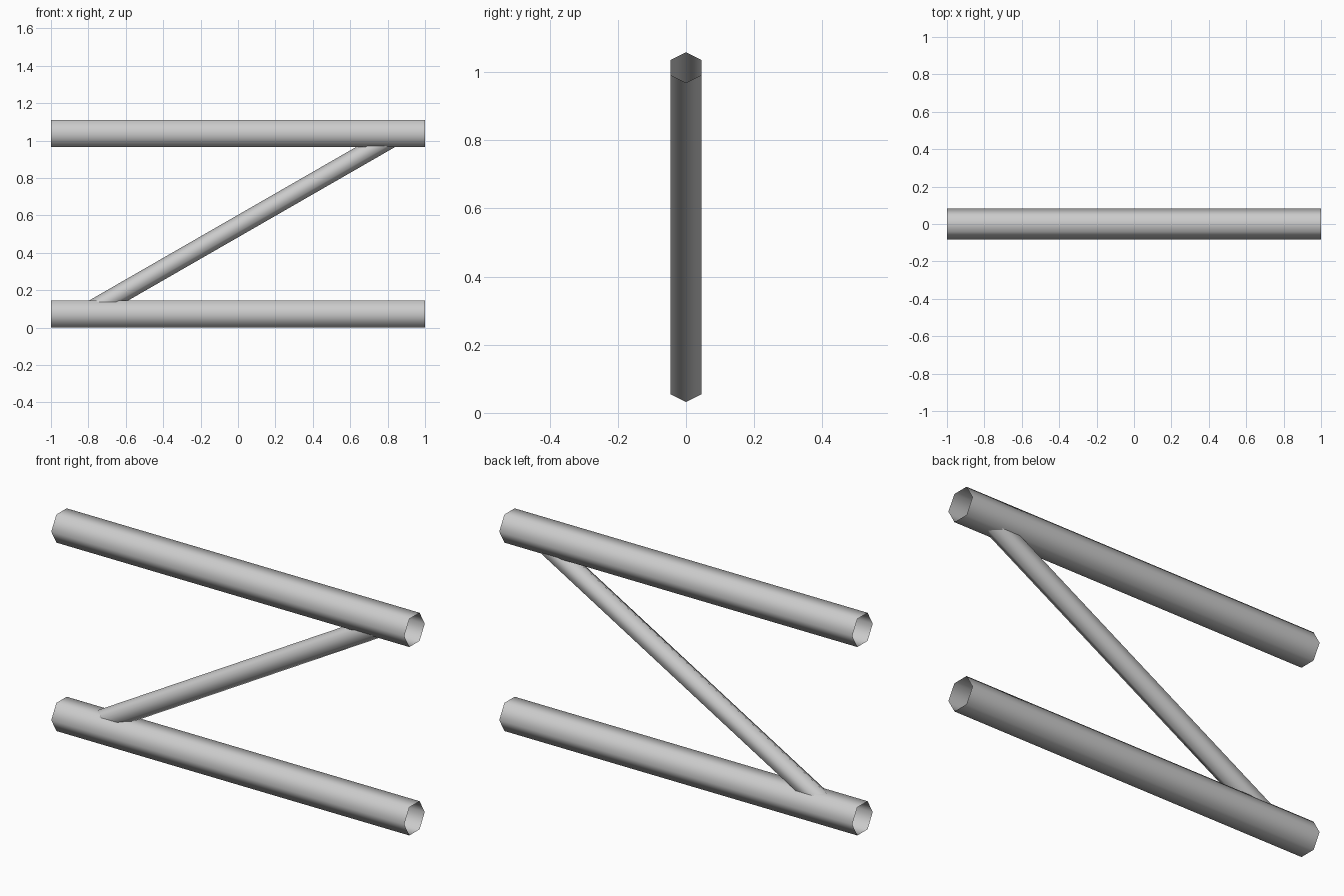
import bpy
import bmesh
from math import cos, sin, pi
from mathutils import Vector

cube = bpy.data.objects.get("Cube")
if cube:
    bpy.data.objects.remove(cube, do_unlink=True)

# Plain grey metal
metal = bpy.data.materials.new("grey_metal")
metal.use_nodes = True
grey = (0.6, 0.6, 0.6, 1)
metal.diffuse_color = grey
metal.node_tree.nodes["Principled BSDF"].inputs["Base Color"].default_value = grey


def hex_tube(name, start, end, radius, turn=0.0):
    """Open six-sided tube in the xz plane; turn = 0 puts corners on the y axis."""
    start, end = Vector(start), Vector(end)
    side = Vector((0, 1, 0))
    up = (end - start).normalized().cross(side)
    bm = bmesh.new()
    rings = []
    for centre in (start, end):
        angles = [turn + i * pi / 3 for i in range(6)]
        rings.append([bm.verts.new(centre + radius * (cos(a) * side + sin(a) * up))
                      for a in angles])
    for i in range(6):
        j = (i + 1) % 6
        face = bm.faces.new((rings[0][i], rings[0][j], rings[1][j], rings[1][i]))
        face.smooth = True
    mesh = bpy.data.meshes.new(name)
    bm.to_mesh(mesh)
    bm.free()
    mesh.materials.append(metal)
    obj = bpy.data.objects.new(name, mesh)
    bpy.context.collection.objects.link(obj)
    return obj


# Two level rails
for name, z in (("lower_rail", 0.072), ("upper_rail", 1.037)):
    hex_tube(name, (-1, 0, z), (1, 0, z), 0.083)

# Thinner diagonal brace, its square-cut ends buried in the rails
hex_tube("diagonal_brace", (-0.81, 0, 0.077), (0.818, 0, 1.013), 0.052, pi / 6)
